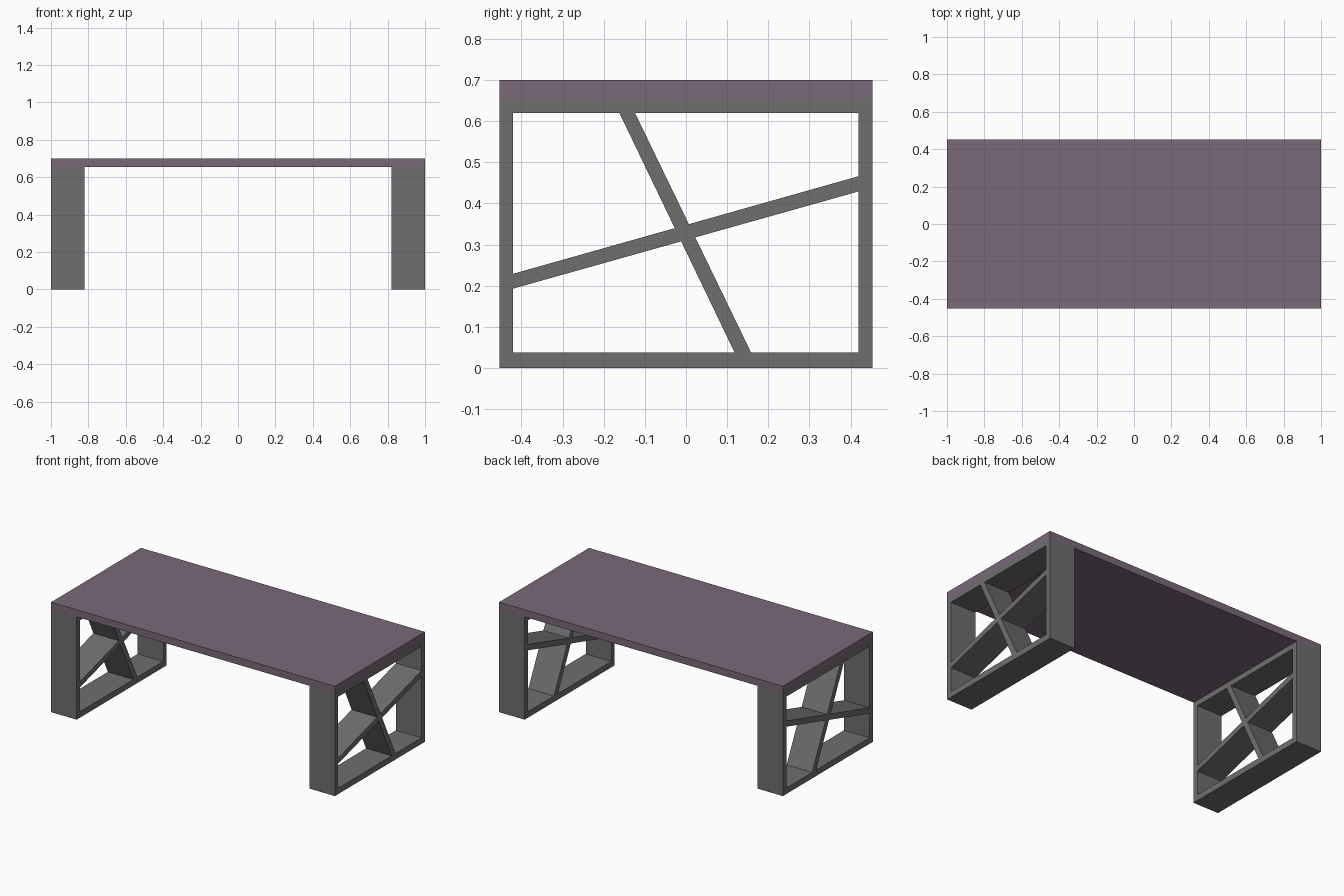
import bpy
import bmesh
from mathutils import Vector
from mathutils.geometry import intersect_line_line_2d as _unused
from mathutils.geometry import intersect_line_line

if "Cube" in bpy.data.objects:
    bpy.data.objects.remove(bpy.data.objects["Cube"])

HALF_Y = 0.453
TOP_Z, UNDER_Z = 0.70, 0.655


def material(name, rgb):
    mat = bpy.data.materials.new(name)
    mat.diffuse_color = (*rgb, 1.0)
    mat.use_nodes = True
    mat.node_tree.nodes["Principled BSDF"].inputs["Base Color"].default_value = mat.diffuse_color
    return mat


def finish(name, bm, mat):
    bmesh.ops.recalc_face_normals(bm, faces=bm.faces[:])
    mesh = bpy.data.meshes.new(name)
    bm.to_mesh(mesh)
    bm.free()
    mesh.materials.append(mat)
    obj = bpy.data.objects.new(name, mesh)
    bpy.context.collection.objects.link(obj)
    return obj


def panel(name, loops, x0, x1, mat):
    """Extrude a (y, z) outline with holes from x0 to x1."""
    bm = bmesh.new()
    caps = ([], [])
    for loop in loops:
        a, b = ([bm.verts.new((x, y, z)) for y, z in loop] for x in (x0, x1))
        for i in range(len(loop)):
            j = (i + 1) % len(loop)
            bm.faces.new((a[i], a[j], b[j], b[i]))
            caps[0].append(bm.edges.get((a[i], a[j])))
            caps[1].append(bm.edges.get((b[i], b[j])))
    for edges in caps:
        bmesh.ops.triangle_fill(bm, edges=edges, use_beauty=True)
    return finish(name, bm, mat)


def cross(line_a, line_b):
    pts = [Vector((y, z, 0)) for y, z in line_a + line_b]
    p = intersect_line_line(*pts)[0]
    return (p.x, p.y)


purple = material("muted purple", (0.195, 0.138, 0.191))
grey = material("dark grey", (0.156, 0.156, 0.156))

# Tabletop
bm = bmesh.new()
bmesh.ops.create_cube(bm, size=1.0)
bmesh.ops.scale(bm, vec=(2.0, 2 * HALF_Y, TOP_Z - UNDER_Z), verts=bm.verts)
bmesh.ops.translate(bm, vec=(0, 0, (TOP_Z + UNDER_Z) / 2), verts=bm.verts)
finish("tabletop", bm, purple)

# Leg frame opening and the edges of the two slanted bars
L, R, B, T = -0.42, 0.419, 0.038, 0.62
low_under = [(L, 0.193), (R, 0.429)]
low_over = [(L, 0.229), (R, 0.466)]
steep_left = [(-0.162, T), (0.118, B)]
steep_right = [(-0.124, T), (0.158, B)]

outline = [(-HALF_Y, 0), (HALF_Y, 0), (HALF_Y, UNDER_Z), (-HALF_Y, UNDER_Z)]
holes = [
    [(L, B), steep_left[1], cross(low_under, steep_left), low_under[0]],
    [(R, B), steep_right[1], cross(low_under, steep_right), low_under[1]],
    [(L, T), steep_left[0], cross(low_over, steep_left), low_over[0]],
    [(R, T), steep_right[0], cross(low_over, steep_right), low_over[1]],
]

# End frames
for side, x0, x1 in (("left", -1.0, -0.82), ("right", 0.82, 1.0)):
    panel(side + "_leg_frame", [outline] + holes, x0, x1, grey)
